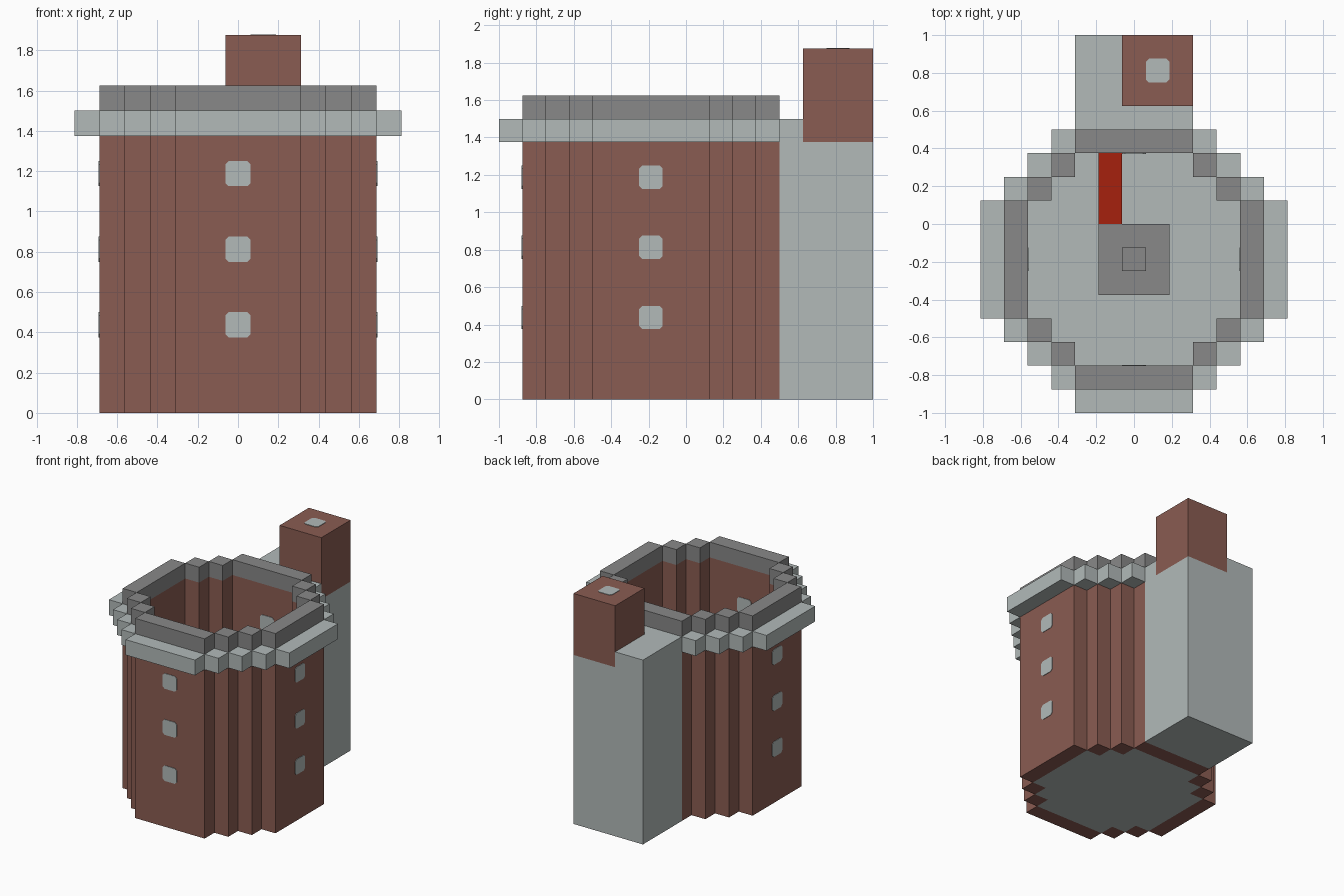
import bpy
import bmesh
from mathutils import Vector, Matrix

U = 0.125                          # edge of one block
CENTRE = Vector((0, -0.1875, 0))   # tower axis

if "Cube" in bpy.data.objects:
    bpy.data.objects.remove(bpy.data.objects["Cube"], do_unlink=True)


def material(name, rgb):
    """Flat material from an 8-bit display colour."""
    lin = [((c / 255 + 0.055) / 1.055) ** 2.4 for c in rgb] + [1]
    mat = bpy.data.materials.new(name)
    mat.use_nodes = True
    mat.diffuse_color = lin
    mat.node_tree.nodes["Principled BSDF"].inputs["Base Color"].default_value = lin
    return mat


BRICK = material("brick_brown", (138, 92, 82))
PALE = material("pale_stone", (178, 186, 185))
GREY = material("grey_stone", (136, 136, 136))
RED = material("red_cloth", (166, 33, 13))


def finish(bm, name, mat):
    mesh = bpy.data.meshes.new(name)
    bm.to_mesh(mesh)
    bm.free()
    mesh.materials.append(mat)
    obj = bpy.data.objects.new(name, mesh)
    bpy.context.collection.objects.link(obj)


def blocks(name, cells, mat):
    """Outer skin of a set of unit blocks, with coplanar faces merged."""
    bm = bmesh.new()
    for cell in cells:
        for axis in range(3):
            for side in (-1, 1):
                n = Vector((0, 0, 0))
                n[axis] = side
                if tuple(int(a + b) for a, b in zip(cell, n)) in cells:
                    continue
                u = Vector((0, 0, 0))
                u[(axis + 1) % 3] = 1
                v = n.cross(u)
                mid = Vector(cell) + Vector((0, 0, 0.5)) + n / 2
                corners = [mid + (u * a + v * b) / 2
                           for a, b in ((-1, -1), (1, -1), (1, 1), (-1, 1))]
                bm.faces.new([bm.verts.new(c * U + CENTRE) for c in corners])
    bmesh.ops.remove_doubles(bm, verts=bm.verts, dist=0.001)
    bmesh.ops.dissolve_limit(bm, angle_limit=0.01, verts=bm.verts, edges=bm.edges)
    finish(bm, name, mat)


def box(i0, i1, j0, j1, k0, k1):
    return {(i, j, k) for i in range(i0, i1 + 1) for j in range(j0, j1 + 1)
            for k in range(k0, k1 + 1)}


def disc(r, k0, k1):
    """Stepped round footprint of radius r."""
    return {c for c in box(-r, r, -r, r, k0, k1) if abs(c[0]) + abs(c[1]) <= r + 2}


def window(name, centre, normal):
    """Thin pale plate with clipped corners, lying on a wall."""
    h, c = U / 2, U / 2 - 0.016
    outline = [(h, -c), (h, c), (c, h), (-c, h), (-h, c), (-h, -c), (-c, -h), (c, -h)]
    bm = bmesh.new()
    face = bm.faces.new([bm.verts.new((x, y, 0)) for x, y in outline])
    ext = bmesh.ops.extrude_face_region(bm, geom=[face], use_keep_orig=True)
    top = [g for g in ext["geom"] if isinstance(g, bmesh.types.BMVert)]
    bmesh.ops.translate(bm, verts=top, vec=(0, 0, 0.004))
    bmesh.ops.recalc_face_normals(bm, faces=bm.faces)
    turn = normal.to_track_quat("Z", "Y").to_matrix().to_4x4()
    bm.transform(Matrix.Translation(centre) @ turn)
    finish(bm, name, PALE)


# Tower: wall, floor, overhanging ledge and parapet
blocks("tower_wall", disc(5, 0, 11) - disc(4, 0, 11), BRICK)
blocks("tower_floor", disc(4, 0, 0), PALE)
annex = box(-2, 2, 6, 9, 0, 11)
blocks("ledge", disc(6, 11, 11) - disc(5, 11, 11) - annex, PALE)
blocks("parapet", disc(5, 12, 12) - disc(4, 12, 12), GREY)

# Rear annex with the chimney let into its top
chimney = box(0, 2, 7, 9, 11, 14)
blocks("rear_annex", annex - chimney, PALE)
blocks("chimney", chimney, BRICK)

# Furnishings on the tower floor
blocks("hearth", box(-1, 1, -1, 1, 1, 1) | {(0, 0, 2)}, GREY)
blocks("carpet", box(-1, -1, 2, 4, 1, 1), RED)

# Windows on both faces of each wall; the annex hides the rear outer ones
walls = {"front": (0, -1, 0), "back": (0, 1, 0), "left": (1, 0, 0), "right": (-1, 0, 0)}
for side, direction in walls.items():
    out = Vector(direction)
    for level, k in enumerate((3, 6, 9)):
        up = Vector((0, 0, (k + 0.5) * U))
        window(f"{side}_inner_window_{level}", CENTRE + up + out * 4.5 * U, -out)
        if side != "back":
            window(f"{side}_outer_window_{level}", CENTRE + up + out * 5.5 * U, out)

# Chimney opening
window("chimney_opening", CENTRE + Vector((1, 8, 15)) * U, Vector((0, 0, 1)))
